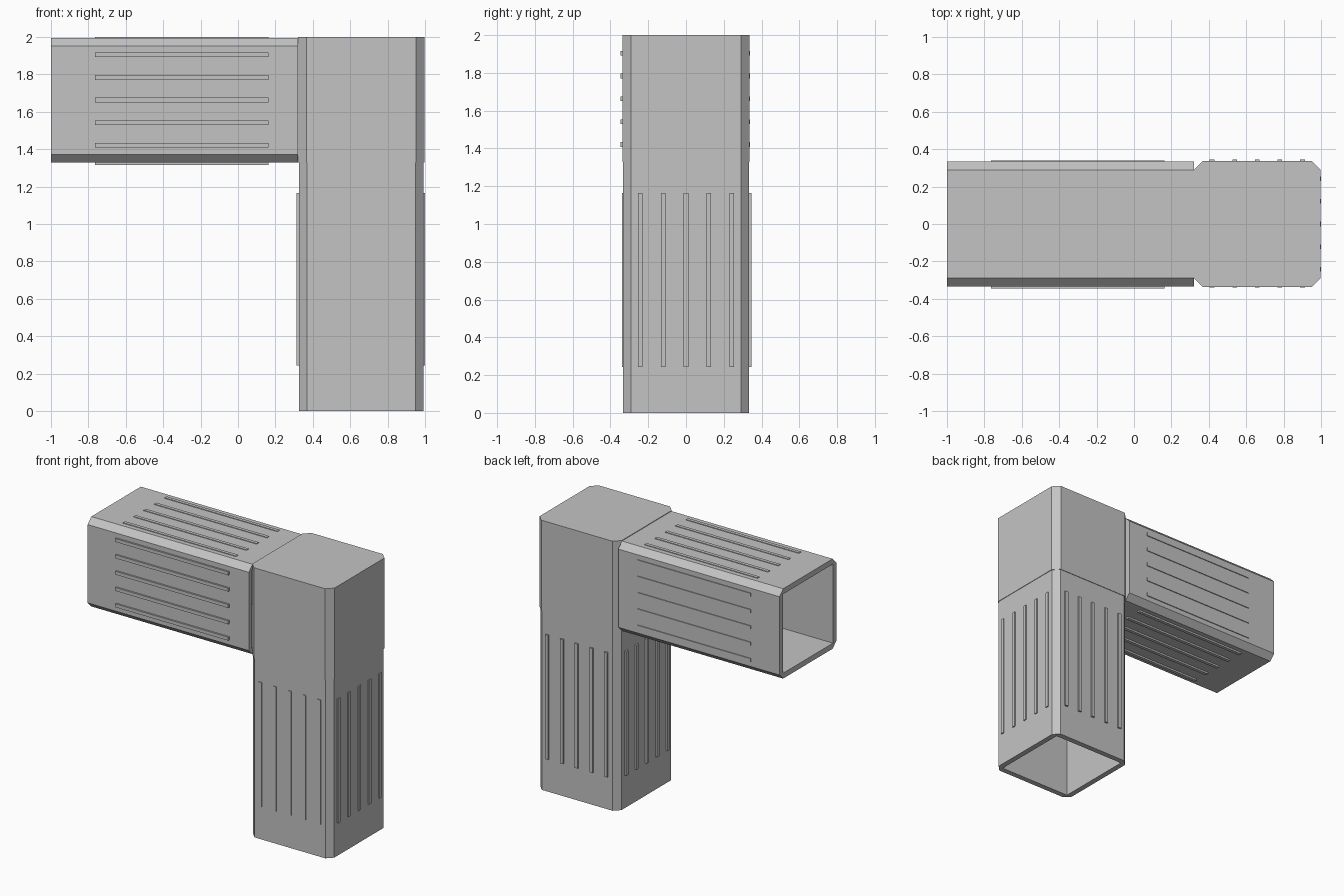
import bpy, bmesh
from mathutils import Matrix, Vector

cube = bpy.data.objects.get("Cube")
if cube:
    bpy.data.objects.remove(cube, do_unlink=True)

grey = bpy.data.materials.new("plain_grey")
grey.use_nodes = True
colour = (0.55, 0.55, 0.55, 1)
grey.diffuse_color = colour
grey.node_tree.nodes["Principled BSDF"].inputs["Base Color"].default_value = colour

HALF, CHAMFER, INNER = 0.333, 0.043, 0.293
RIB, SPACING = 0.025, 0.121


def finish(name, bm, frame):
    bmesh.ops.recalc_face_normals(bm, faces=bm.faces)
    bm.transform(frame)
    mesh = bpy.data.meshes.new(name)
    bm.to_mesh(mesh)
    bm.free()
    mesh.materials.append(grey)
    obj = bpy.data.objects.new(name, mesh)
    bpy.context.collection.objects.link(obj)
    return obj


def octagon(half, chamfer):
    """Chamfered square; each pair of points belongs to one corner."""
    h, c = half, half - chamfer
    return [(h, c), (c, h), (-c, h), (-h, c), (-h, -c), (-c, -h), (c, -h), (h, -c)]


def ring(bm, points, z):
    return [bm.verts.new((x, y, z)) for x, y in points]


def walls(bm, low, high):
    n = len(low)
    for i in range(n):
        j = (i + 1) % n
        bm.faces.new((low[i], low[j], high[j], high[i]))


def tube(name, length, frame):
    """Chamfered outside, plain square hollow inside."""
    bm = bmesh.new()
    outside = octagon(HALF, CHAMFER)
    k = INNER
    inside = [(k, k), (-k, k), (-k, -k), (k, -k)]
    outer = [ring(bm, outside, z) for z in (0, length)]
    inner = [ring(bm, inside, z) for z in (0, length)]
    walls(bm, *outer)
    walls(bm, *inner)
    for o, n in zip(outer, inner):
        for i in range(4):
            bm.faces.new((o[2 * i], o[2 * i + 1], n[i]))
            bm.faces.new((o[2 * i + 1], o[(2 * i + 2) % 8], n[(i + 1) % 4], n[i]))
    finish(name, bm, frame)


def ribs(name, start, end, proud, frame):
    """Five raised strips on each side; proud gives the height per side."""
    bm = bmesh.new()
    root = HALF - 0.01
    for turn, height in enumerate(proud):
        spin = Matrix.Rotation(turn * 1.5707963, 4, 'Z')
        for i in range(-2, 3):
            tip = HALF + height
            place = Matrix.Translation(((root + tip) / 2, i * SPACING, (start + end) / 2))
            size = Matrix.Diagonal((tip - root, RIB, end - start, 1))
            bmesh.ops.create_cube(bm, size=1, matrix=spin @ place @ size)
    finish(name, bm, frame)


# Corner block
bm = bmesh.new()
outline = octagon(0.337, 0.045)
low, high = ring(bm, outline, 1.328), ring(bm, outline, 2)
walls(bm, low, high)
bm.faces.new(low)
bm.faces.new(high)
finish("corner_block", bm, Matrix.Translation((0.659, 0, 0)))

# Upright arm, open at the bottom (sides in order +x, +y, -x, -y)
upright = Matrix.Translation((0.659, 0, 0))
tube("upright_arm", 1.328, upright)
ribs("upright_ribs", 0.243, 1.165, (0.008, 0.013, 0.014, 0.006), upright)

# Level arm, open at its right end (sides in order top, back, bottom, front)
level = Matrix.Translation((0.322, 0, 1.6625)) @ Matrix.Rotation(-1.5707963, 4, 'Y')
tube("level_arm", 1.322, level)
ribs("level_ribs", 0.16, 1.087, (0.0045, 0.006, 0.013, 0.013), level)
